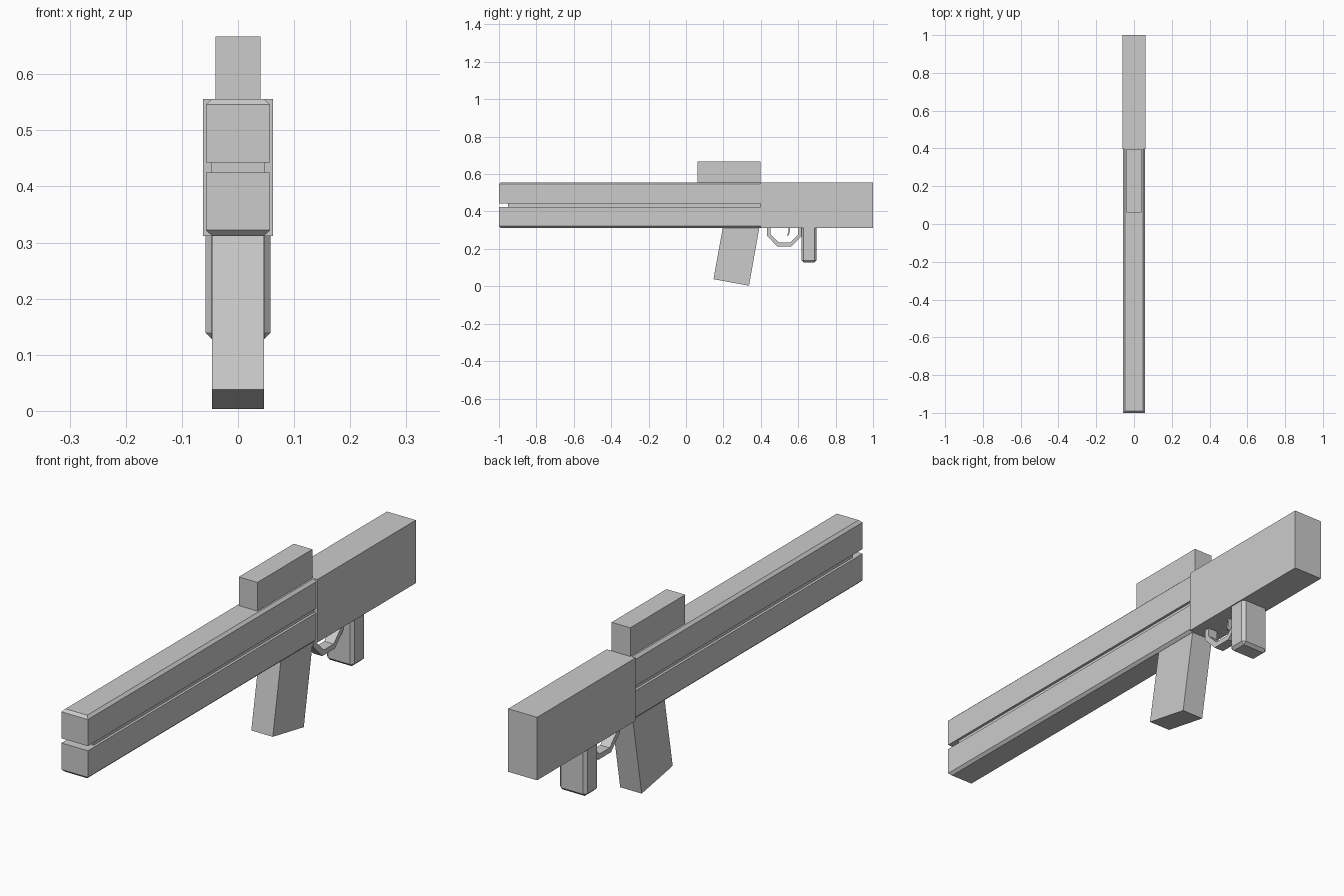
import bpy, bmesh

if "Cube" in bpy.data.objects:
    bpy.data.objects.remove(bpy.data.objects["Cube"])


def box(name, lo, hi):
    bm = bmesh.new()
    bmesh.ops.create_cube(bm, size=1)
    for v in bm.verts:
        v.co = [lo[i] if v.co[i] < 0 else hi[i] for i in range(3)]
    return finish(name, bm)


def finish(name, bm):
    bmesh.ops.recalc_face_normals(bm, faces=bm.faces)
    me = bpy.data.meshes.new(name)
    bm.to_mesh(me)
    bm.free()
    ob = bpy.data.objects.new(name, me)
    bpy.context.collection.objects.link(ob)
    return ob


def extrude_profile(name, pts, half):
    """Closed (y, z) outline, extruded symmetrically along x."""
    bm = bmesh.new()
    face = bm.faces.new([bm.verts.new((-half, y, z)) for y, z in pts])
    out = bmesh.ops.extrude_face_region(bm, geom=[face])
    for v in out["geom"]:
        if isinstance(v, bmesh.types.BMVert):
            v.co.x = half
    return finish(name, bm)


def chamfered_bar(name, z_flat, z_edge, z_cap):
    """Rail whose outer long face is chamfered at the sides and muzzle."""
    y0, y1, w, c = -1.0, 0.398, 0.057, 0.0105
    bm = bmesh.new()
    rings = []
    for z, x, ya in ((z_flat, w, y0), (z_edge, w, y0), (z_cap, w - c, y0 + c)):
        rings.append([bm.verts.new(p) for p in
                      ((-x, ya, z), (x, ya, z), (x, y1, z), (-x, y1, z))])
    for a, b in zip(rings, rings[1:]):
        for i in range(4):
            j = (i + 1) % 4
            bm.faces.new((a[i], a[j], b[j], b[i]))
    bm.faces.new(rings[0])
    bm.faces.new(rings[-1])
    return finish(name, bm)


# Rear body and sight block
box("rear_body", (-0.062, 0.397, 0.312), (0.062, 1.0, 0.556))
box("sight_block", (-0.04, 0.062, 0.55), (0.04, 0.398, 0.667))

# Two long rails with a recessed spacer between
chamfered_bar("upper_rail", 0.443, 0.546, 0.556)
chamfered_bar("lower_rail", 0.425, 0.322, 0.312)
box("rail_spacer", (-0.047, -0.952, 0.42), (0.047, 0.398, 0.448))

# Slanted magazine
extrude_profile("magazine", [(0.147, 0.038), (0.337, 0.003),
                             (0.394, 0.325), (0.204, 0.355)], 0.046)

# Rear grip with chamfered edges
grip = box("grip", (-0.058, 0.618, 0.128), (0.058, 0.698, 0.33))
bev = grip.modifiers.new("chamfer", 'BEVEL')
bev.width = 0.011
bev.segments = 1

# Trigger guard and trigger
outer = [(0.433, 0.32), (0.433, 0.270), (0.487, 0.214),
         (0.565, 0.214), (0.620, 0.270), (0.620, 0.32)]
inner = [(0.600, 0.32), (0.600, 0.278), (0.557, 0.234),
         (0.496, 0.234), (0.453, 0.278), (0.453, 0.32)]
extrude_profile("trigger_guard", outer + inner, 0.02)
extrude_profile("trigger", [(0.549, 0.32), (0.548, 0.295), (0.541, 0.272),
                            (0.548, 0.270), (0.555, 0.293), (0.558, 0.32)], 0.01)
